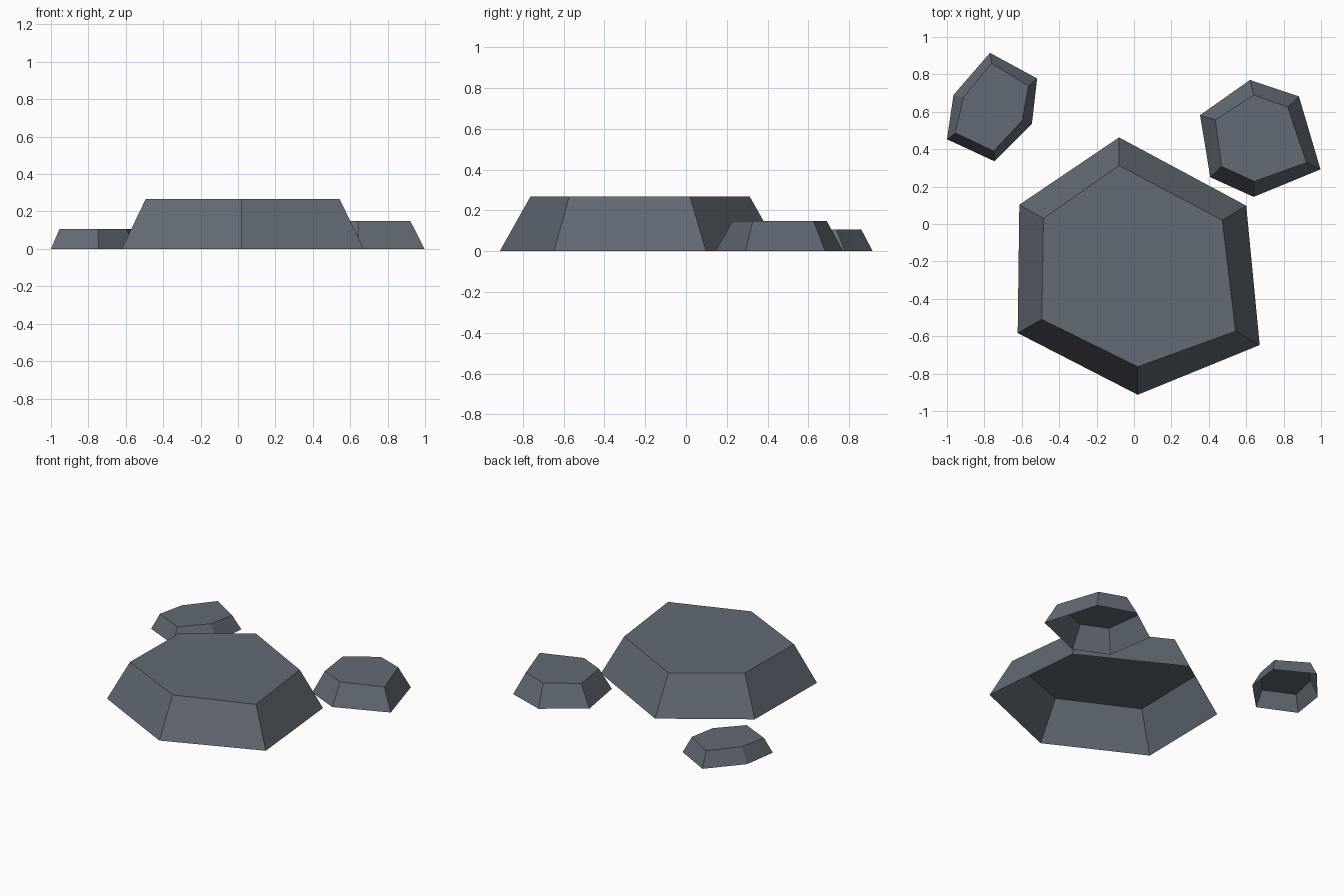
import bpy
import bmesh

# One flat slate colour for every rock
slate = bpy.data.materials.new("slate grey")
slate.diffuse_color = (0.125, 0.145, 0.175, 1.0)


def rock(name, height, base, top):
    """Six-sided tapered rock, open underneath; outlines run clockwise from the back."""
    bm = bmesh.new()
    low = [bm.verts.new((x, y, 0)) for x, y in base]
    high = [bm.verts.new((x, y, height)) for x, y in top]
    n = len(low)
    for i in range(n):
        j = (i + 1) % n
        bm.faces.new((low[j], low[i], high[i], high[j]))
    bm.faces.new(high[::-1])
    mesh = bpy.data.meshes.new(name)
    bm.to_mesh(mesh)
    bm.free()
    mesh.materials.append(slate)
    obj = bpy.data.objects.new(name, mesh)
    bpy.context.collection.objects.link(obj)
    return obj


# Large flat stone in front
rock("large_rock", 0.267,
     [(-0.08, 0.463), (0.60, 0.098), (0.672, -0.647), (0.02, -0.913), (-0.622, -0.583), (-0.613, 0.103)],
     [(-0.08, 0.313), (0.472, 0.02), (0.543, -0.573), (0.02, -0.763), (-0.493, -0.51), (-0.484, 0.03)])

# Medium stone at back right
rock("medium_rock", 0.148,
     [(0.62, 0.77), (0.882, 0.682), (0.997, 0.292), (0.64, 0.145), (0.408, 0.25), (0.353, 0.582)],
     [(0.64, 0.69), (0.822, 0.625), (0.922, 0.328), (0.643, 0.228), (0.468, 0.308), (0.435, 0.557)])

# Small stone at back left
rock("small_rock", 0.105,
     [(-0.77, 0.915), (-0.518, 0.778), (-0.546, 0.535), (-0.745, 0.335), (-1.0, 0.453), (-0.965, 0.69)],
     [(-0.762, 0.86), (-0.564, 0.738), (-0.598, 0.553), (-0.75, 0.39), (-0.955, 0.487), (-0.913, 0.675)])
